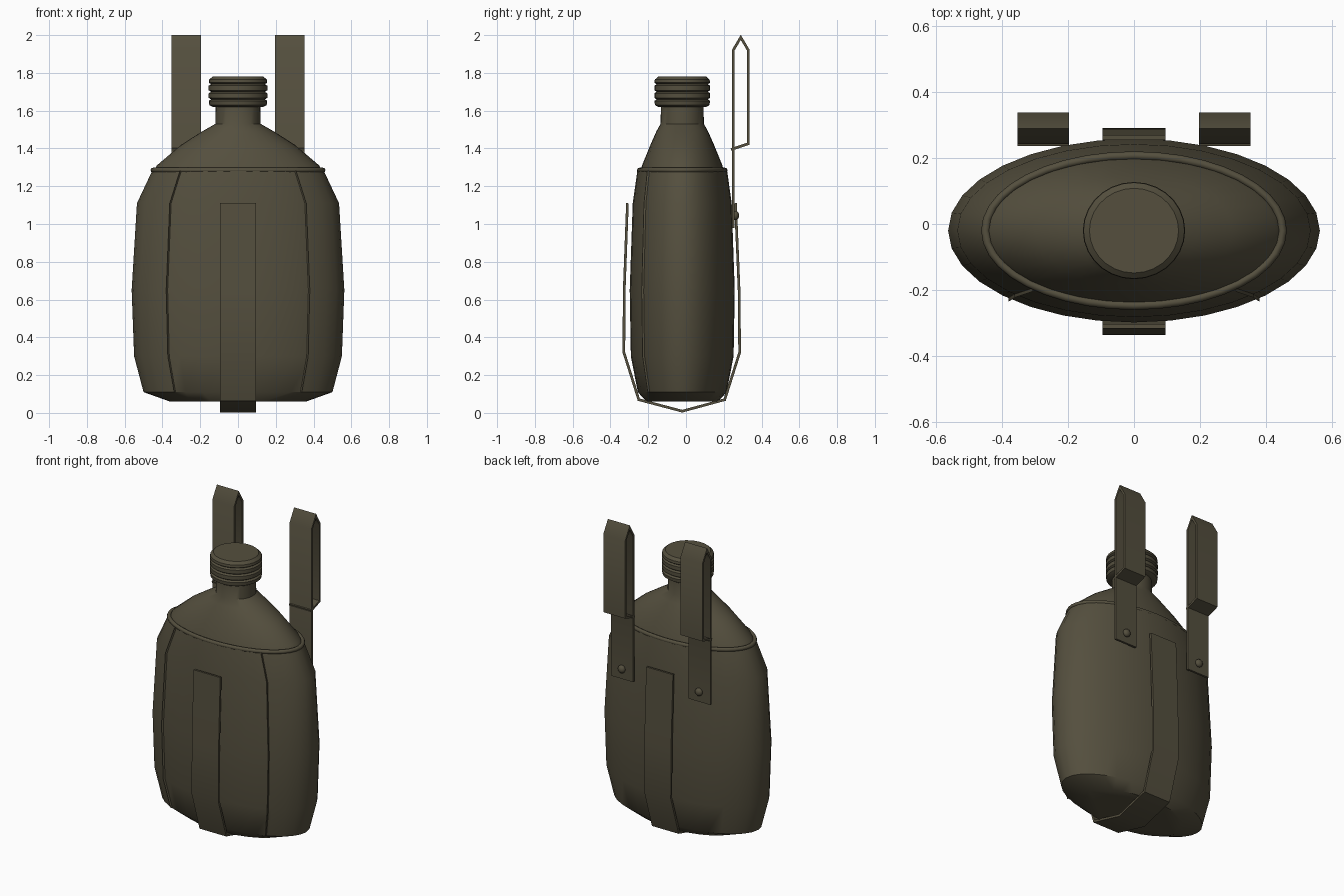
import bpy, bmesh, math
from mathutils import Vector

cube = bpy.data.objects.get("Cube")
if cube:
    bpy.data.objects.remove(cube, do_unlink=True)

CY = -0.02  # depth of the bottle axis
olive = bpy.data.materials.new("olive drab")
olive.use_nodes = True
COLOR = (0.089, 0.078, 0.048, 1)
olive.diffuse_color = COLOR
olive.node_tree.nodes["Principled BSDF"].inputs["Base Color"].default_value = COLOR


def finish(name, bm, angle=40):
    bmesh.ops.recalc_face_normals(bm, faces=bm.faces)
    mesh = bpy.data.meshes.new(name)
    bm.to_mesh(mesh)
    bm.free()
    mesh.materials.append(olive)
    mesh.shade_smooth()
    mesh.set_sharp_from_angle(angle=math.radians(angle))
    obj = bpy.data.objects.new(name, mesh)
    bpy.context.collection.objects.link(obj)
    return obj


def skin(bm, rings, closed=False):
    """Bridge rings of points; cap both ends unless the chain is closed."""
    loops = [[bm.verts.new(p) for p in ring] for ring in rings]
    pairs = list(zip(loops, loops[1:]))
    if closed:
        pairs.append((loops[-1], loops[0]))
    else:
        bm.faces.new(loops[0])
        bm.faces.new(loops[-1])
    for a, b in pairs:
        for i in range(len(a)):
            j = (i + 1) % len(a)
            bm.faces.new((a[i], a[j], b[j], b[i]))


def ellipse_loft(name, profile, sides=32, angle=40):
    """profile: (z, half width, half depth)"""
    turn = [math.tau * i / sides for i in range(sides)]
    bm = bmesh.new()
    skin(bm, [[(rx * math.cos(t), CY + ry * math.sin(t), z) for t in turn]
              for z, rx, ry in profile])
    return finish(name, bm, angle)


def ribbon(name, path, x0, x1, thick):
    """Flat strap of even thickness following a (y, z) path."""
    pts = [Vector(p) for p in path]
    rings = []
    for i, p in enumerate(pts):
        d0 = (p - pts[i - 1]).normalized() if i else (pts[1] - p).normalized()
        d1 = (pts[i + 1] - p).normalized() if i + 1 < len(pts) else d0
        n0, n1 = Vector((-d0.y, d0.x)), Vector((-d1.y, d1.x))
        m = (n0 + n1).normalized()
        m *= thick / 2 / max(m.dot(n0), 0.5)
        a, b = p + m, p - m
        rings.append([(x0, *a), (x1, *a), (x1, *b), (x0, *b)])
    bm = bmesh.new()
    skin(bm, rings)
    return finish(name, bm, 50)


# Cloth pouch
POUCH = [(0.06, 0.36, 0.19), (0.11, 0.50, 0.235), (0.30, 0.55, 0.272),
         (0.65, 0.563, 0.278), (1.11, 0.535, 0.262), (1.28, 0.455, 0.238)]
ellipse_loft("pouch", POUCH)

# Bottle shoulder and neck
ellipse_loft("bottle_shoulder", [
    (1.27, 0.45, 0.222), (1.31, 0.43, 0.213), (1.42, 0.30, 0.168),
    (1.49, 0.19, 0.137), (1.53, 0.12, 0.115), (1.64, 0.118, 0.112)])

# Screw cap with ridges
cap = [(1.62, 0.135), (1.63, 0.152)]
for groove in (1.66, 1.70, 1.74):
    cap += [(groove - 0.008, 0.155), (groove, 0.143), (groove + 0.008, 0.155)]
cap += [(1.764, 0.153), (1.78, 0.135)]
ellipse_loft("screw_cap", [(z, r, r * 0.95) for z, r in cap], 28)

# Corded rim around the pouch opening
bm = bmesh.new()
rings = []
for i in range(40):
    t = math.tau * i / 40
    out = Vector((math.cos(t), math.sin(t), 0))
    mid = Vector((0.45 * out.x, CY + 0.227 * out.y, 1.285))
    rings.append([mid + 0.013 * (out * math.cos(s) + Vector((0, 0, math.sin(s))))
                  for s in (math.tau * k / 8 for k in range(8))])
skin(bm, rings, closed=True)
finish("rim_cord", bm, 60)

# Raised seams on the pouch front
for side, label in ((1, "left"), (-1, "right")):
    rings = []
    for z, rx, ry in POUCH[1:]:
        t = math.radians(-48)
        x, y = rx * math.cos(t), CY + ry * math.sin(t)
        n = Vector((math.cos(t) / rx, math.sin(t) / ry, 0)).normalized()
        w = Vector((-n.y, n.x, 0)) * 0.006
        p = Vector((x, y, z))
        rings.append([Vector((q.x * side, q.y, q.z))
                      for q in (p - n * 0.006 - w, p + n * 0.009, p - n * 0.006 + w)])
    bm = bmesh.new()
    skin(bm, rings)
    finish(label + "_front_seam", bm)

# Strap passing under the pouch
ribbon("under_strap", [
    (-0.31, 1.11), (-0.327, 0.65), (-0.329, 0.32), (-0.25, 0.07), (-0.02, 0.009),
    (0.205, 0.07), (0.284, 0.32), (0.281, 0.65), (0.262, 1.11)], -0.095, 0.095, 0.014)

# Folded belt hangers with rivets
for side, label in ((1, "left"), (-1, "right")):
    x0, x1 = sorted((0.197 * side, 0.353 * side))
    ribbon(label + "_hanger", [
        (0.25, 0.98), (0.25, 1.92), (0.29, 1.988), (0.33, 1.92), (0.33, 1.425),
        (0.238, 1.394)], x0, x1, 0.014)
    bm = bmesh.new()
    bmesh.ops.create_uvsphere(bm, u_segments=12, v_segments=8, radius=0.025)
    bmesh.ops.scale(bm, vec=(1, 0.75, 1), verts=bm.verts)
    bmesh.ops.translate(bm, vec=(0.275 * side, 0.262, 1.045), verts=bm.verts)
    finish(label + "_rivet", bm, 60)
